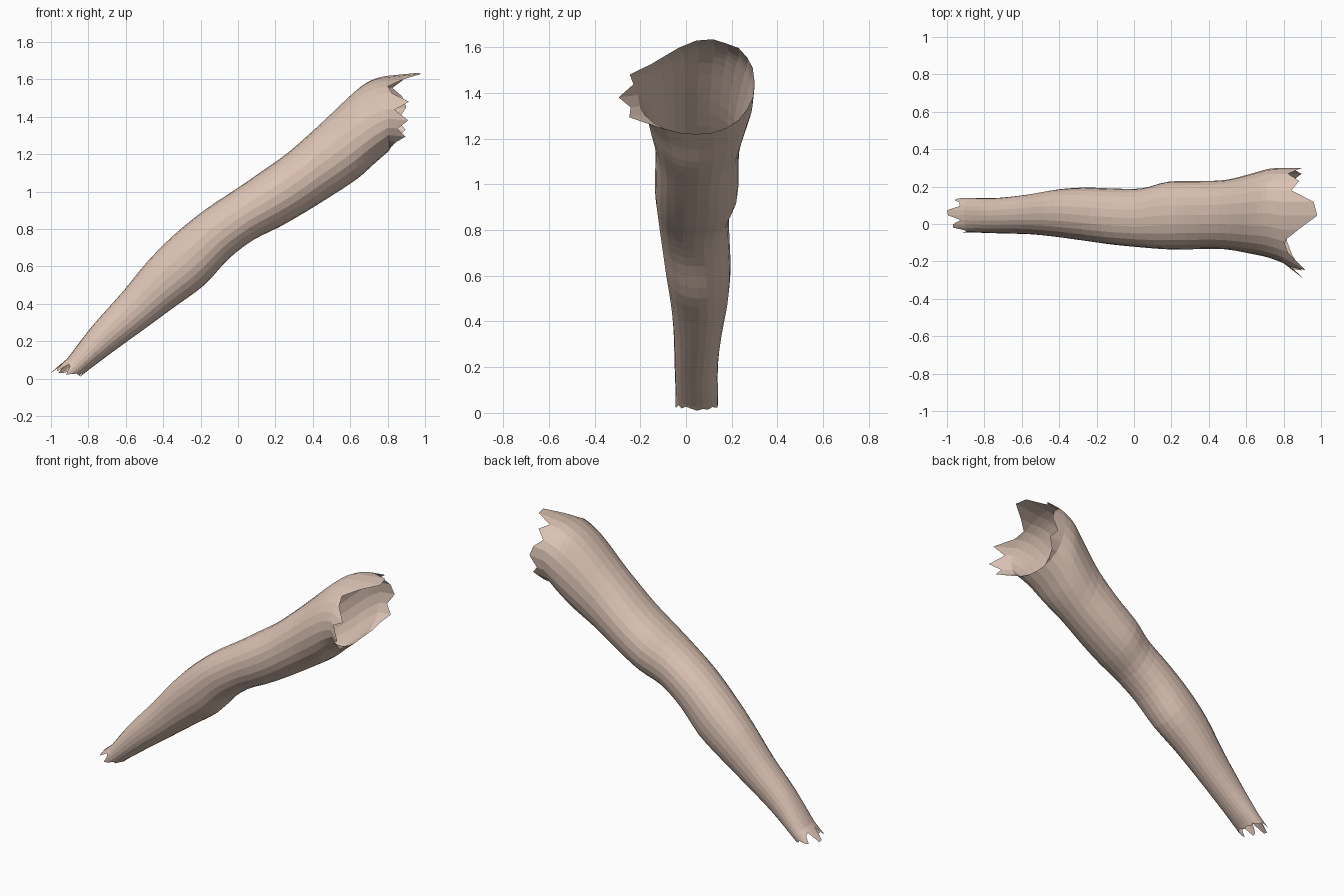
import bpy, bmesh, math
from mathutils import Vector

if "Cube" in bpy.data.objects:
    bpy.data.objects.remove(bpy.data.objects["Cube"], do_unlink=True)

skin = bpy.data.materials.new("pale skin")
skin.use_nodes = True
tone = (0.72, 0.55, 0.46, 1)
skin.diffuse_color = tone
skin.node_tree.nodes["Principled BSDF"].inputs["Base Color"].default_value = tone

SIDES = 24
STEPS = 3

# Sections from wrist to shoulder: upper x, z; lower x, z; front y, back y
sections = [
    (-.91, .11, -.82, .03, -.045, .14),
    (-.78, .28, -.66, .15, -.05, .14),
    (-.62, .46, -.48, .28, -.055, .16),
    (-.48, .63, -.33, .39, -.07, .185),
    (-.34, .77, -.18, .50, -.09, .195),
    (-.18, .90, -.05, .64, -.11, .19),
    (0, 1.02, .08, .74, -.125, .19),
    (.13, 1.11, .22, .81, -.135, .225),
    (.27, 1.21, .36, .89, -.135, .23),
    (.45, 1.37, .52, .99, -.135, .235),
    (.62, 1.53, .64, 1.07, -.16, .27),
    (.71, 1.59, .73, 1.15, -.18, .295),
    (.79, 1.61, .81, 1.22, -.21, .30),
]
# Torn edge lengths, going round from the top towards the back
shoulder_tear = [.19, .17, .05, .09, .03, .08, .1, .05, .09, .04, .02, 0,
                 0, 0, .01, .04, .09, .05, .11, .04, .12, .03, .01, .09]
wrist_tear = [.9, .95, .3, .4, .9, .85, .6, .8, .7, .5, .8, .6,
              .9, .5, .3, .7, .4, .8, .9, .3, .2, .8, .7, .2]


def blend(a, b, c, d, t):
    """Smooth curve value between b and c."""
    return b + .5 * t * (c - a + t * (2*a - 5*b + 4*c - d + t * (3*(b - c) + d - a)))


def smooth_sections():
    last = len(sections) - 1
    for i in range(last):
        four = [sections[max(0, min(last, i + k))] for k in (-1, 0, 1, 2)]
        for s in range(STEPS):
            yield [blend(*v, s / STEPS) for v in zip(*four)]
    yield list(sections[-1])


def ring_points(sec):
    ux, uz, lx, lz, front, back = sec
    skew = max(0, min(1, (ux - .4) / .4)) * .05
    for k in range(SIDES):
        a = math.tau * k / SIDES
        c, s = math.cos(a), math.sin(a)
        c = math.copysign(abs(c) ** .92, c)
        s = math.copysign(abs(s) ** .92, s)
        yield Vector(((ux + lx) / 2 + c * (ux - lx) / 2,
                      (front + back) / 2 + s * (back - front) / 2,
                      (uz + lz) / 2 + c * (uz - lz) / 2 + skew * s * (1 + c) / 2))


rows = [list(ring_points(s)) for s in smooth_sections()]

# Ragged wrist edge, dropping towards the ground
wrist = []
for p, f in zip(rows[0], wrist_tear):
    drop = p.z * f * .75
    wrist.append(p + Vector((-drop * 1.15, 0, -drop)))
# Ragged shoulder edge, flaring out at the front
shoulder = []
for k, (p, e) in enumerate(zip(rows[-1], shoulder_tear)):
    flare = max(0, -math.sin(math.tau * (k + 1) / SIDES))
    shoulder.append(p + Vector((e, -e * flare * .8, e * (.1 - .2 * flare))))
rows = [wrist] + rows + [shoulder]

# Open arm skin
bm = bmesh.new()
verts = [[bm.verts.new(p) for p in row] for row in rows]
for low, high in zip(verts, verts[1:]):
    for k in range(SIDES):
        n = (k + 1) % SIDES
        bm.faces.new((low[k], low[n], high[n], high[k]))
bmesh.ops.remove_doubles(bm, verts=bm.verts, dist=.0005)
bmesh.ops.recalc_face_normals(bm, faces=bm.faces)
# Make the open skin face outwards
if sum(f.normal.y * (f.calc_center_median().y - .05) for f in bm.faces) < 0:
    bmesh.ops.reverse_faces(bm, faces=bm.faces)
mesh = bpy.data.meshes.new("arm")
bm.to_mesh(mesh)
bm.free()
mesh.materials.append(skin)
arm = bpy.data.objects.new("arm", mesh)
bpy.context.collection.objects.link(arm)
